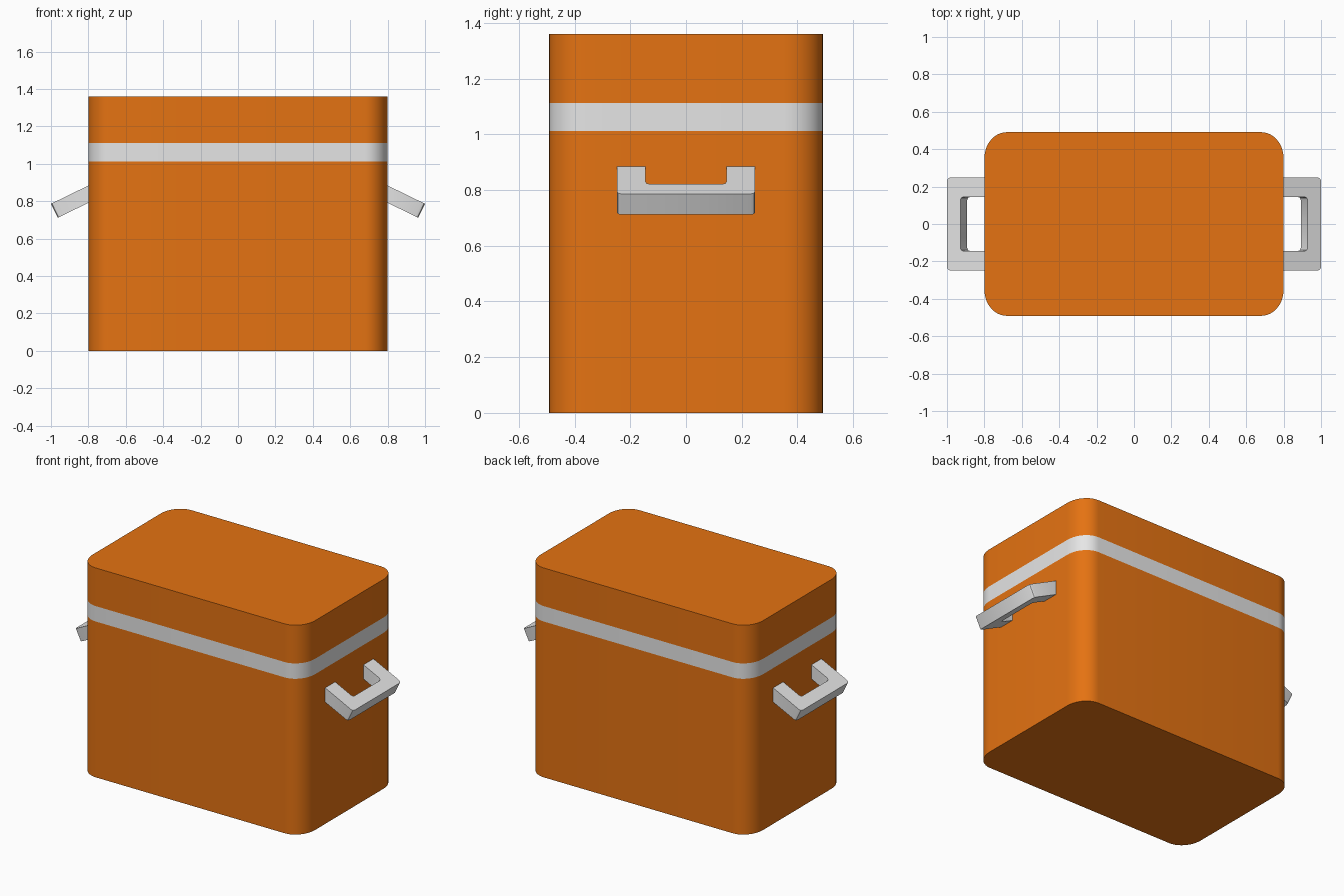
import bpy, math

if "Cube" in bpy.data.objects:
    bpy.data.objects.remove(bpy.data.objects["Cube"])


def material(name, color):
    m = bpy.data.materials.new(name)
    m.diffuse_color = (*color, 1)
    m.use_nodes = True
    m.node_tree.nodes["Principled BSDF"].inputs["Base Color"].default_value = m.diffuse_color
    return m


orange = material("orange", (0.78, 0.17, 0.006))
grey = material("light grey", (0.79, 0.79, 0.79))


def loft(name, rings, mat, smooth=True):
    """Closed solid through rings of equal point count."""
    n = len(rings[0])
    verts = [p for r in rings for p in r]
    faces = [tuple(reversed(range(n))), tuple(range(len(verts) - n, len(verts)))]
    for k in range(len(rings) - 1):
        for i in range(n):
            j = (i + 1) % n
            faces.append((k * n + i, k * n + j, (k + 1) * n + j, (k + 1) * n + i))
    me = bpy.data.meshes.new(name)
    me.from_pydata(verts, [], faces)
    me.materials.append(mat)
    ob = bpy.data.objects.new(name, me)
    bpy.context.collection.objects.link(ob)
    if smooth:
        bpy.ops.object.select_all(action='DESELECT')
        ob.select_set(True)
        bpy.context.view_layer.objects.active = ob
        bpy.ops.object.shade_smooth_by_angle(angle=math.radians(30))
    return ob


# Rounded rectangle outline of the box
HX, HY, RX, RY, SEG = 0.8, 0.491, 0.12, 0.14, 10
outline = []
for q, (sx, sy) in enumerate([(1, 1), (-1, 1), (-1, -1), (1, -1)]):
    for i in range(SEG + 1):
        a = math.pi / 2 * (q + i / SEG)
        outline.append((sx * (HX - RX) + RX * math.cos(a),
                        sy * (HY - RY) + RY * math.sin(a)))

# Box body with lid, and the stripe coloured by height
levels = [0, 1.012, 1.112, 1.36]
box = loft("cooler_box", [[(x, y, z) for x, y in outline] for z in levels], orange)
box.data.materials.append(grey)
for f in box.data.polygons:
    if 1.02 < f.center.z < 1.10:
        f.material_index = 1

# Drooping U-shaped handles, one at each end
TILT = math.radians(26)
DX, DZ = 0.083 * math.sin(TILT), 0.083 * math.cos(TILT)
ROOT, TIP, INNER, B = 0.79, 1.0, 0.928, 0.016
half = [(ROOT, 0.248), (TIP - B, 0.248), (TIP - B * 0.3, 0.248 - B * 0.3), (TIP, 0.248 - B)]
inner_half = [(INNER, 0.145 - B), (INNER - B * 0.3, 0.145 - B * 0.3),
              (INNER - B, 0.145), (ROOT, 0.145)]
plan = ([(x, -y) for x, y in half] + half[::-1]
        + inner_half[::-1] + [(x, -y) for x, y in inner_half])


def top_z(x):
    return 0.786 + (TIP - x) * math.tan(TILT)


upper = [(x, y, top_z(x)) for x, y in plan]
lower = []
for x, y, z in upper:
    if x == ROOT:
        lower.append((x, y, z - DZ - DX * math.tan(TILT)))
    else:
        lower.append((x - DX, y, z - DZ))

for name, s in (("right_handle", 1), ("left_handle", -1)):
    loft(name, [[(s * x, s * y, z) for x, y, z in r] for r in (lower, upper)], grey)
